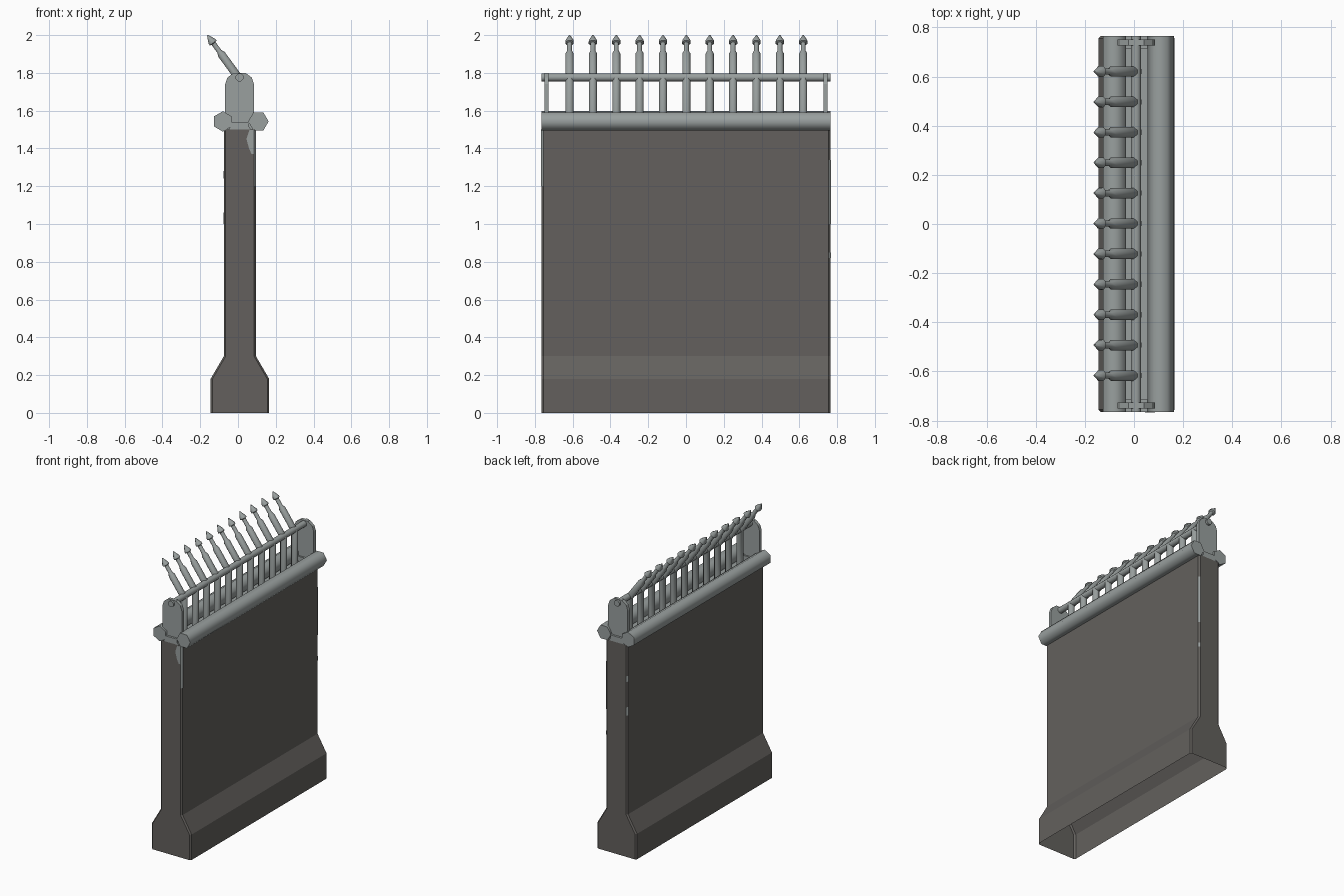
import bpy, bmesh, math
from mathutils import Vector

if "Cube" in bpy.data.objects:
    bpy.data.objects.remove(bpy.data.objects["Cube"])


def material(name, col):
    m = bpy.data.materials.new(name)
    m.diffuse_color = (*col, 1)
    m.use_nodes = True
    m.node_tree.nodes["Principled BSDF"].inputs["Base Color"].default_value = m.diffuse_color
    return m


STONE = material("dark stone", (0.125, 0.118, 0.11))
METAL = material("grey metal", (0.32, 0.35, 0.345))


def finish(name, bm, mat, smooth=None):
    bmesh.ops.recalc_face_normals(bm, faces=bm.faces)
    me = bpy.data.meshes.new(name)
    bm.to_mesh(me)
    bm.free()
    ob = bpy.data.objects.new(name, me)
    bpy.context.collection.objects.link(ob)
    me.materials.append(mat)
    if smooth:
        bpy.ops.object.select_all(action='DESELECT')
        ob.select_set(True)
        bpy.context.view_layer.objects.active = ob
        bpy.ops.object.shade_smooth_by_angle(angle=math.radians(smooth))
    return ob


def loft(bm, rings, cap_start=True, cap_end=True, skip=()):
    """Join point rings into a skin; skip lists ring segments left open."""
    vs = [[bm.verts.new(p) for p in r] for r in rings]
    n = len(vs[0])
    for a, b in zip(vs, vs[1:]):
        for i in range(n):
            if i not in skip:
                j = (i + 1) % n
                bm.faces.new((a[i], a[j], b[j], b[i]))
    if cap_start:
        bm.faces.new(vs[0][::-1])
    if cap_end:
        bm.faces.new(vs[-1])


def prism(bm, profile, y0, y1):
    """Extrude an xz profile along y."""
    loft(bm, [[(x, y, z) for x, z in profile] for y in (y0, y1)])


def ngon(cx, cz, r, n, turn=0.0):
    return [(cx + r * math.cos(turn + 2 * math.pi * i / n),
             cz + r * math.sin(turn + 2 * math.pi * i / n)) for i in range(n)]


# Wall: flared profile, chamfered ends, open underside
CX = 0.01


def wall_ring(y, inset):
    right = [(0.155, 0), (0.155, 0.18), (0.085, 0.30), (0.085, 1.5)]
    pts = [(CX + w - inset, z) for w, z in right]
    pts += [(CX - w + inset, z) for w, z in reversed(right)]
    return [(x, y, z) for x, z in pts]


bm = bmesh.new()
loft(bm, [wall_ring(-0.765, 0.01), wall_ring(-0.755, 0),
          wall_ring(0.755, 0), wall_ring(0.765, 0.01)], skip=(7,))
finish("wall", bm, STONE)

# Metal strip on top of the wall
bm = bmesh.new()
prism(bm, [(-0.07, 1.5), (0.09, 1.5), (0.09, 1.506), (-0.07, 1.506)], -0.755, 0.755)
finish("wall_cap", bm, METAL)

# Worn patch on the front end of the wall
bm = bmesh.new()
prism(bm, [(0.085, 1.497), (0.06, 1.497), (0.045, 1.45), (0.058, 1.40),
           (0.072, 1.37), (0.085, 1.37)], -0.767, -0.764)
finish("worn_patch", bm, METAL)

# Worn strips along the chamfered corners
bm = bmesh.new()
for sx, sy, z0, z1 in ((1, -1, 1.2, 1.5), (-1, 1, 1.24, 1.28), (-1, 1, 1.0, 1.06),
                       (1, 1, 1.0, 1.34), (1, 1, 0.82, 0.85)):
    a = (CX + sx * 0.0865, sy * 0.7555)
    b = (CX + sx * 0.0755, sy * 0.7665)
    bm.faces.new([bm.verts.new(p) for p in
                  ((*a, z0), (*b, z0), (*b, z1), (*a, z1))])
finish("worn_edges", bm, METAL)

# Two hexagonal rails, one turned by 30 degrees
for name, x, turn in (("left_rail", -0.08, math.pi / 2), ("right_rail", 0.108, 0)):
    bm = bmesh.new()
    prism(bm, ngon(x, 1.543, 0.054, 6, turn), -0.765, 0.765)
    finish(name, bm, METAL, 65)

# End brackets with foot blocks
plate = [(-0.068, 1.5), (0.085, 1.5), (0.085, 1.74), (0.073, 1.775), (0.04, 1.80),
         (-0.023, 1.80), (-0.056, 1.775), (-0.068, 1.74)]
foot = [(-0.05, 1.5), (0.07, 1.5), (0.058, 1.515), (0.058, 1.54),
        (-0.038, 1.54), (-0.038, 1.515)]
for name, s in (("front_bracket", -1), ("back_bracket", 1)):
    bm = bmesh.new()
    prism(bm, plate, s * 0.727, s * 0.750)
    prism(bm, foot, s * 0.715, s * 0.765)
    finish(name, bm, METAL)

# Long rod through brackets and bars
bm = bmesh.new()
prism(bm, ngon(0.008, 1.776, 0.022, 8, math.pi / 8), -0.765, 0.765)
finish("cross_rod", bm, METAL, 50)

# Bent bars with spear tips
KNEE = Vector((0.01, 0, 1.765))
TILT = Vector((-0.172, 0, 0.235)).normalized()
UP = Vector((0, 0, 1))


def ring(center, axis, r, stretch=1.0, n=8):
    side = Vector((0, 1, 0)).cross(axis).normalized()
    out = []
    for i in range(n):
        a = 2 * math.pi * (i + 0.5) / n
        out.append(center + side * (r * stretch * math.cos(a))
                   + Vector((0, r * math.sin(a), 0)))
    return out


bm = bmesh.new()
for k in range(11):
    off = Vector((0, (k - 5) * 0.1237 + 0.002, 0))
    rings = [ring(Vector((0.01, 0, 1.5)) + off, UP, 0.023),
             ring(KNEE + off, (UP + TILT).normalized(), 0.023, 1.05)]
    for t, r in ((0.165, 0.023), (0.185, 0.014), (0.236, 0.014),
                 (0.240, 0.024), (0.252, 0.023), (0.291, 0.003)):
        rings.append(ring(KNEE + off + TILT * t, TILT, r))
    loft(bm, rings)
finish("spear_bars", bm, METAL, 48)
